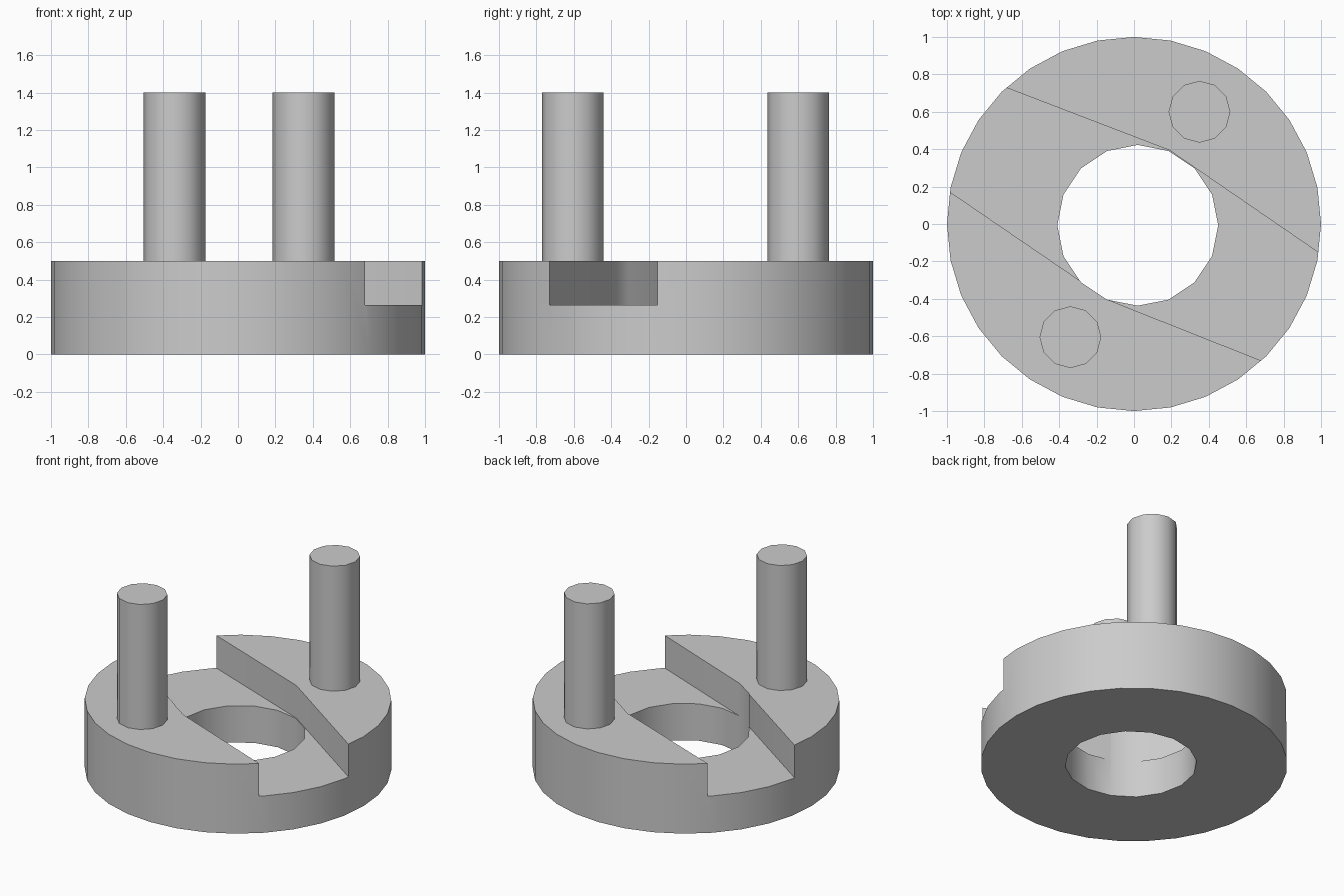
import bpy, bmesh, math

cube = bpy.data.objects.get("Cube")
if cube:
    bpy.data.objects.remove(cube, do_unlink=True)

grey = bpy.data.materials.new("light_grey")
grey.use_nodes = True
colour = (0.6, 0.6, 0.6, 1)
grey.diffuse_color = colour
grey.node_tree.nodes["Principled BSDF"].inputs["Base Color"].default_value = colour


def prism(name, outline, bottom, top):
    """Extrude a counter-clockwise outline between two heights."""
    bm = bmesh.new()
    base = bm.faces.new([bm.verts.new((x, y, bottom)) for x, y in outline])
    up = bmesh.ops.extrude_face_region(bm, geom=[base], use_keep_orig=True)
    for item in up["geom"]:
        if isinstance(item, bmesh.types.BMVert):
            item.co.z = top
    bmesh.ops.recalc_face_normals(bm, faces=bm.faces)
    mesh = bpy.data.meshes.new(name)
    bm.to_mesh(mesh)
    bm.free()
    mesh.materials.append(grey)
    obj = bpy.data.objects.new(name, mesh)
    bpy.context.collection.objects.link(obj)
    return obj


def circle(x, y, radius, sides):
    step = math.tau / sides
    return [(x + radius * math.cos(i * step), y + radius * math.sin(i * step))
            for i in range(sides)]


def smooth(obj):
    bpy.ops.object.select_all(action="DESELECT")
    obj.select_set(True)
    bpy.context.view_layer.objects.active = obj
    bpy.ops.object.shade_smooth_by_angle(angle=math.radians(35))


def cut(obj, cutter):
    mod = obj.modifiers.new("cut", "BOOLEAN")
    mod.operation = "DIFFERENCE"
    mod.solver = "EXACT"
    mod.object = cutter
    bpy.ops.object.select_all(action="DESELECT")
    obj.select_set(True)
    bpy.context.view_layer.objects.active = obj
    bpy.ops.object.modifier_apply(modifier=mod.name)
    bpy.data.objects.remove(cutter, do_unlink=True)


# Round base with a bent slot across the top and a central bore
base = prism("base_disc", circle(0, 0, 1, 32), 0, 0.5)
slot = [(-1.27, 0.954), (-1.4, 0.456), (-0.14, -0.405),
        (1.08, -0.889), (1.4, -0.437), (0.19, 0.394)]
cut(base, prism("slot_cutter", slot, 0.265, 0.8))
cut(base, prism("bore_cutter", circle(0.02, -0.007, 0.43, 16), -0.2, 0.9))
smooth(base)

# Two upright pins on opposite sides of the slot
for name, x, y in (("back_pin", 0.35, 0.60), ("front_pin", -0.34, -0.605)):
    smooth(prism(name, circle(x, y, 0.165, 12), 0.5, 1.4))
